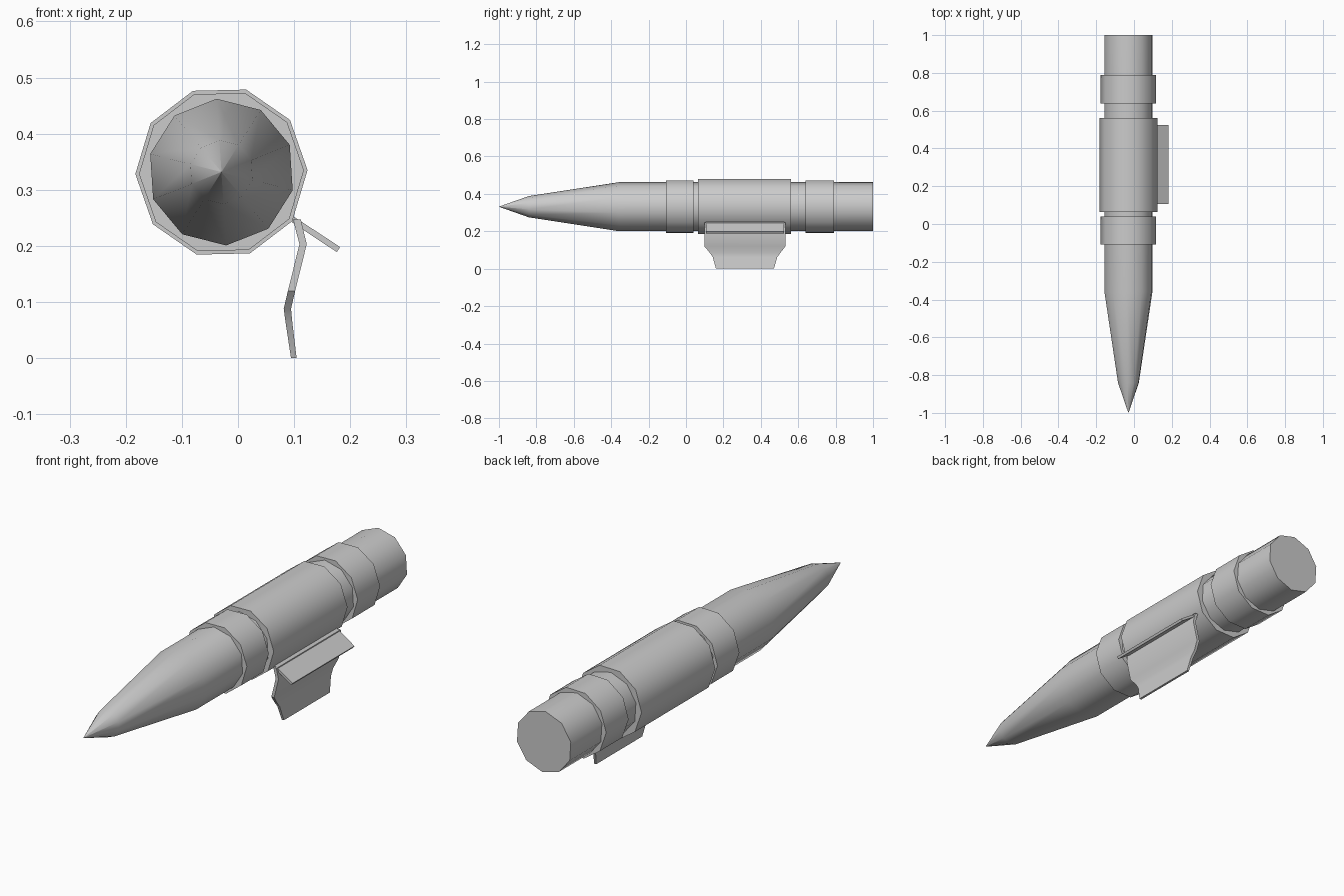
import bpy, bmesh, math

if "Cube" in bpy.data.objects:
    bpy.data.objects.remove(bpy.data.objects["Cube"])

CX, CZ, SIDES = -0.0295, 0.3315, 10


def finish(name, bm, angle=40):
    bmesh.ops.recalc_face_normals(bm, faces=bm.faces)
    mesh = bpy.data.meshes.new(name)
    bm.to_mesh(mesh)
    bm.free()
    obj = bpy.data.objects.new(name, mesh)
    bpy.context.collection.objects.link(obj)
    bpy.ops.object.select_all(action='DESELECT')
    obj.select_set(True)
    bpy.context.view_layer.objects.active = obj
    bpy.ops.object.shade_smooth_by_angle(angle=math.radians(angle))
    return obj


def loft(name, rings, angle=40):
    """Skin a row of equal-sized point loops and cap both ends."""
    bm = bmesh.new()
    loops = [[bm.verts.new(p) for p in ring] for ring in rings]
    n = len(loops[0])
    for a, b in zip(loops, loops[1:]):
        for i in range(n):
            j = (i + 1) % n
            bm.faces.new((a[i], a[j], b[j], b[i]))
    bm.faces.new(loops[0])
    bm.faces.new(loops[-1])
    bmesh.ops.remove_doubles(bm, verts=bm.verts, dist=0.0003)
    return finish(name, bm, angle)


def circle(y, r, start):
    return [(CX + r * math.cos(math.radians(start) + i * math.tau / SIDES), y,
             CZ + r * math.sin(math.radians(start) + i * math.tau / SIDES))
            for i in range(SIDES)]


# Body with tapered nose
loft("body", [circle(y, r, 93.7) for y, r in
              ((-1, 0.0005), (-0.84, 0.057), (-0.36, 0.131), (1, 0.131))])

# Raised bands
for name, y0, y1, r in (("front_band", -0.108, 0.04, 0.147),
                        ("middle_sleeve", 0.064, 0.561, 0.1535),
                        ("rear_band", 0.639, 0.79, 0.147)):
    loft(name, [circle(y0, r, 1.3), circle(y1, r, 1.3)])

# Bent lower fin: x, z, y start, y end, half thickness
fin = [(0.105, 0.247, 0.098, 0.532, 0.007), (0.116, 0.203, 0.098, 0.532, 0.0065),
       (0.0955, 0.12, 0.098, 0.532, 0.0065), (0.088, 0.088, 0.125, 0.507, 0.0065),
       (0.091, 0.062, 0.143, 0.488, 0.006), (0.0995, 0.0, 0.16, 0.47, 0.005)]
loft("lower_fin", [[(x - t, y0, z), (x + t, y0, z), (x + t, y1, z), (x - t, y1, z)]
                   for x, z, y0, y1, t in fin])

# Flat slanted side flap
flap = [(0.098, 0.253), (0.182, 0.198), (0.176, 0.189), (0.096, 0.242)]
loft("side_flap", [[(x, y, z) for x, z in flap] for y in (0.107, 0.525)])
